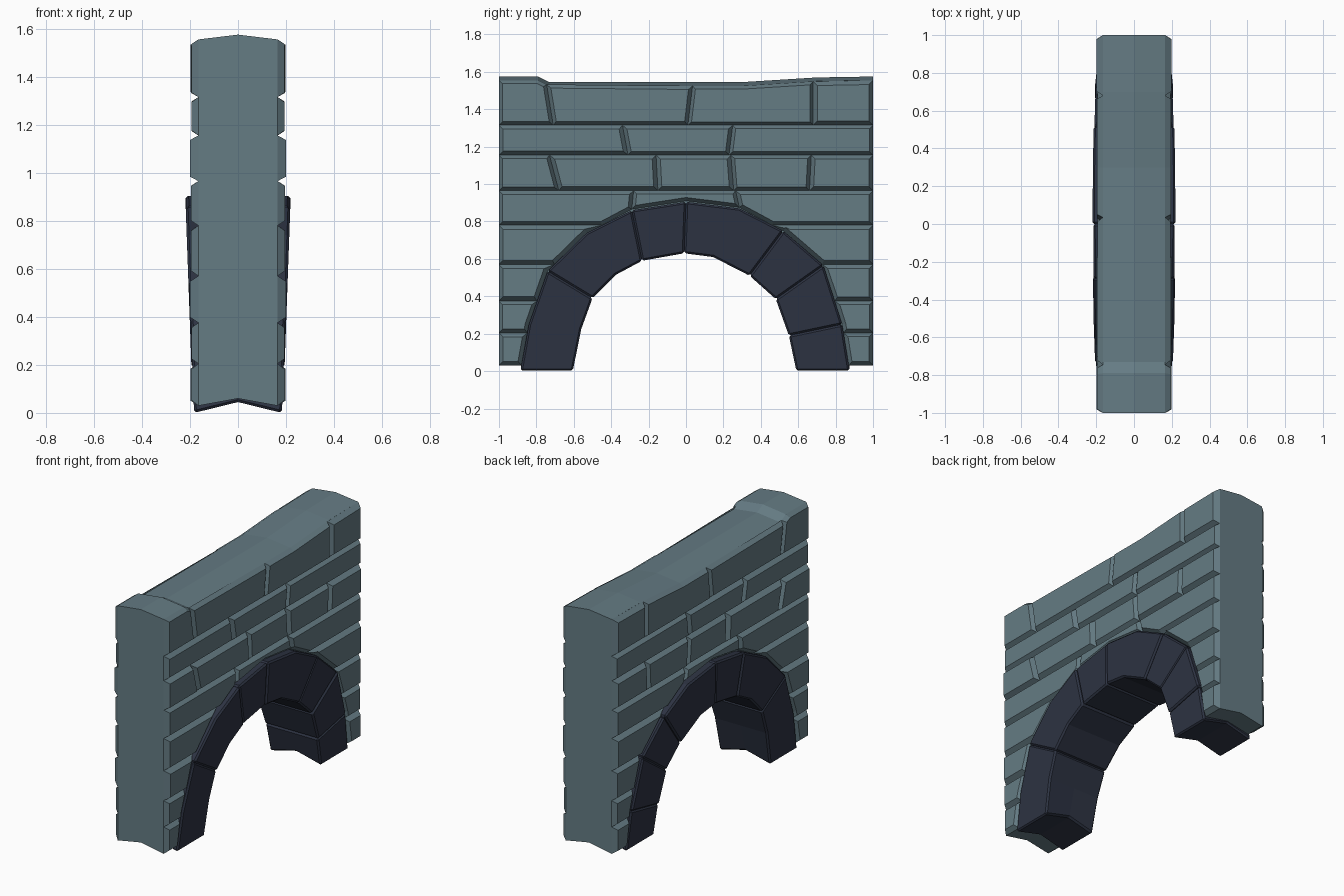
import bpy, bmesh, random

if "Cube" in bpy.data.objects:
    bpy.data.objects.remove(bpy.data.objects["Cube"])
random.seed(4)

def material(name, rgb):
    m = bpy.data.materials.new(name)
    m.diffuse_color = (*rgb, 1)
    m.use_nodes = True
    m.node_tree.nodes["Principled BSDF"].inputs["Base Color"].default_value = m.diffuse_color
    return m

STONE = material("grey_blue_stone", (0.13, 0.20, 0.23))
DARK = material("dark_slate", (0.026, 0.033, 0.055))

def finish(name, bm, mat):
    me = bpy.data.meshes.new(name)
    bm.to_mesh(me)
    bm.free()
    me.materials.append(mat)
    ob = bpy.data.objects.new(name, me)
    bpy.context.collection.objects.link(ob)
    return ob

def slab(name, pts, half, lift, mat):
    """Prism across x from a (y, z) profile, with a lifted centre line."""
    bm = bmesh.new()
    rings = [[bm.verts.new((s * half(z), y, z + (lift(z) if s == 0 else 0)))
              for y, z in pts] for s in (-1, 0, 1)]
    n = len(pts)
    for a, b in zip(rings, rings[1:]):
        for i in range(n):
            j = (i + 1) % n
            bm.faces.new((a[i], a[j], b[j], b[i]))
    bm.faces.new(rings[0])
    bm.faces.new(rings[2])
    bmesh.ops.recalc_face_normals(bm, faces=bm.faces)
    return finish(name, bm, mat)

def lerp_at(table, t):
    for (a, u), (b, v) in zip(table, table[1:]):
        if a <= t <= b:
            return u + (v - u) * (t - a) / (b - a)
    return table[-1][1]

# Arch outlines (y, z), matched point for point
OUTER = [(-.885, 0), (-.84, .25), (-.74, .535), (-.53, .74), (-.29, .86), (0, .905),
         (.285, .87), (.52, .75), (.735, .565), (.835, .25), (.875, 0)]
INNER = [(-.605, 0), (-.56, .225), (-.5, .39), (-.375, .515), (-.235, .59), (-.01, .63),
         (.145, .61), (.34, .51), (.48, .385), (.55, .19), (.59, 0)]

# Arch stones
for k, (a, b) in enumerate([(0, 2), (2, 4), (4, 5), (5, 7), (7, 8), (8, 9), (9, 10)]):
    pts = OUTER[a:b + 1] + INNER[a:b + 1][::-1]
    extra = 0.004 * (k % 2)
    ob = slab(f"arch_stone_{k + 1}", pts, lambda z: .183 + .036 * z + extra,
              lambda z: .045 if z == 0 else 0, DARK)
    bev = ob.modifiers.new("worn_edges", 'BEVEL')
    bev.width = 0.01
    bev.segments = 1
    bev.limit_method = 'ANGLE'
    bev.angle_limit = 0.8

# Wall core, with uneven top and the arch opening
BASE = 0.165
TOP = [(-1, 1.555), (-.79, 1.555), (-.73, 1.525), (.3, 1.525), (.7, 1.55), (1, 1.555)]
middle = [((o[0] + i[0]) / 2, (o[1] + i[1]) / 2) for o, i in zip(OUTER, INNER)]
middle[0] = (-.78, .03)
middle[-1] = (.77, .03)
slab("wall_core", [(-1, .03)] + middle + [(1, .03)] + TOP[::-1], lambda z: BASE,
     lambda z: .02 if z > 1.4 else (.03 if z == .03 else 0), STONE)

# Bricks: each is an outline on the wall face, raised with a sloped border
bricks = bmesh.new()

def brick(pts):
    f = bricks.faces.new([bricks.verts.new((BASE, y, z)) for y, z in pts])
    f.normal_update()
    bmesh.ops.inset_individual(bricks, faces=[f], thickness=random.uniform(.017, .023),
                               depth=random.uniform(.027, .035), use_even_offset=True)

# Straight courses: bottom, top, joints as (y at bottom, y at top)
COURSES = [
    (1.315, None, [(-.71, -.745), (.01, .035), (.68, .68)]),
    (1.155, 1.315, [(-.31, -.34), (.23, .25)]),
    (.965, 1.155, [(-.68, -.73), (-.15, -.16), (.255, .24), (.66, .67)]),
]
for z0, z1, joints in COURSES:
    edges = [(-1, -1)] + joints + [(1, 1)]
    for (a0, a1), (b0, b1) in zip(edges, edges[1:]):
        if z1 is None:   # top course follows the uneven wall top
            kinks = [p for p in TOP if a1 + .02 < p[0] < b1 - .02]
            top = [(a1, lerp_at(TOP, a1))] + kinks + [(b1, lerp_at(TOP, b1))]
        else:
            top = [(a1, z1), (b1, z1)]
        brick([(a0, z0), (b0, z0)] + top[::-1])

# Courses beside the arch, cut to its outer edge
LEFT = [(z, y) for y, z in OUTER[:6]]
RIGHT = [(z, y) for y, z in OUTER[:4:-1]]

def side_edge(table, z0, z1):
    kinks = [(y, z) for z, y in table if z0 + .015 < z < z1 - .015]
    return [(lerp_at(table, z0), z0)] + kinks + [(lerp_at(table, z1), z1)]

for z0, z1 in [(.03, .205), (.205, .375), (.375, .57), (.57, .78)]:
    brick([(-1, z0)] + side_edge(LEFT, z0, z1) + [(-1, z1)])
    brick(([(1, z0)] + side_edge(RIGHT, z0, z1) + [(1, z1)])[::-1])

# Course over the crown of the arch
brick([(-1, .78), (lerp_at(LEFT, .78), .78), (-.29, .865), (-.28, .965), (-1, .965)])
brick([(1, .965), (.265, .965), (.285, .875), (lerp_at(RIGHT, .78), .78), (1, .78)])
brick([(-.29, .865), (0, .91), (.285, .875), (.265, .965), (-.28, .965)])

ob = finish("bricks", bricks, STONE)
ob.modifiers.new("both_sides", 'MIRROR')
